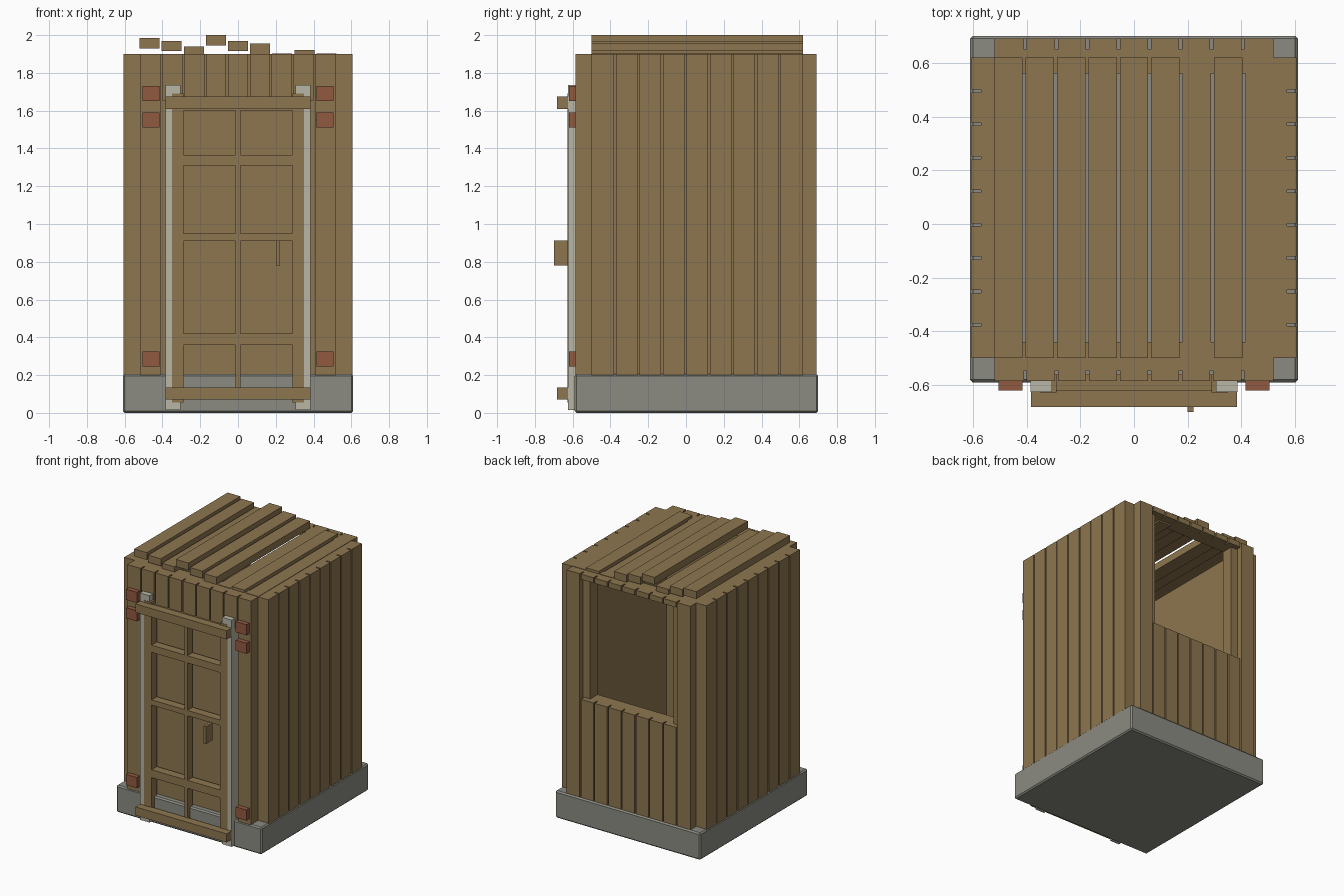
import bpy

cube = bpy.data.objects.get("Cube")
if cube:
    bpy.data.objects.remove(cube, do_unlink=True)


def material(name, rgb):
    m = bpy.data.materials.new(name)
    m.use_nodes = True
    m.diffuse_color = (*rgb, 1)
    m.node_tree.nodes["Principled BSDF"].inputs["Base Color"].default_value = (*rgb, 1)
    return m


WOOD = material("brown wood", (0.27, 0.18, 0.08))
STONE = material("grey stone", (0.26, 0.26, 0.225))
TRIM = material("pale grey trim", (0.48, 0.465, 0.375))
RUST = material("rusty red", (0.285, 0.10, 0.053))


def box(name, x, y, z, mat=WOOD, bevel=0.0):
    """Box from (low, high) pairs on each axis."""
    spans = (x, y, z)
    bpy.ops.mesh.primitive_cube_add(size=1, location=[(a + b) / 2 for a, b in spans])
    ob = bpy.context.object
    ob.name = name
    ob.scale = [b - a for a, b in spans]
    bpy.ops.object.transform_apply(location=False, rotation=False, scale=True)
    ob.data.materials.append(mat)
    if bevel:
        mod = ob.modifiers.new("Bevel", 'BEVEL')
        mod.width = bevel
        mod.segments = 1
    return ob


def pair(name, x, y, z, mat=WOOD):
    """The same box on both sides of the centre line."""
    box("left_" + name, x, y, z, mat)
    box("right_" + name, (-x[1], -x[0]), y, z, mat)


FLOOR, TOP, SILL, LINTEL = 0.2, 1.9, 0.95, 1.86
DOOR_TOP = 1.655
GAP = 0.01
FRONT, BACK = (-0.585, -0.545), (0.65, 0.69)
BACK_INNER = (0.56, 0.65)

# Foundation
box("foundation", (-0.61, 0.61), (-0.59, 0.70), (0, 0.205), STONE, 0.01)

# Side walls: inner slab with nine outer boards
pair("side_wall", (0.47, 0.57), (-0.5, 0.62), (FLOOR, TOP))
pitch = 1.12 / 9
for i in range(9):
    y = -0.5 + i * pitch
    pair(f"side_board_{i}", (0.57, 0.605),
         (y + (GAP / 2 if i else 0), y + pitch - (GAP / 2 if i < 8 else 0)), (FLOOR, TOP))

# Front inner wall, and back inner wall around the window
box("front_wall", (-0.52, 0.52), (-0.545, -0.44), (FLOOR, TOP))
box("back_wall_low", (-0.52, 0.52), BACK_INNER, (FLOOR, SILL))
pair("window_post", (0.35, 0.52), BACK_INNER, (SILL, LINTEL))
box("back_wall_lintel", (-0.52, 0.52), BACK_INNER, (LINTEL, TOP))

# Front and back boards: outer ones run full height, the rest stop at openings
pitch = 1.04 / 9
for i in range(9):
    start = -0.52 + i * pitch
    x = (start + (GAP / 2 if i else 0), start + pitch - (GAP / 2 if i < 8 else 0))
    if i in (0, 8):
        box(f"front_board_{i}", x, FRONT, (FLOOR, TOP))
        box(f"back_board_{i}", x, BACK, (FLOOR, TOP))
    else:
        box(f"front_board_{i}", x, FRONT, (DOOR_TOP, TOP))
        box(f"back_board_{i}", x, BACK, (FLOOR, SILL))
        box(f"back_top_board_{i}", x, BACK, (LINTEL, TOP))

# Loose roof planks at uneven heights
tops = (1.985, 1.97, 1.94, 2.0, 1.97, 1.955, 1.903, 1.92, 1.903)
for i, top in enumerate(tops):
    x = -0.468 + i * 0.117
    box(f"roof_plank_{i}", (x - 0.053, x + 0.053), (-0.5, 0.62), (top - 0.055, top))

# Door frame posts, hinges
pair("door_post", (0.305, 0.385), (-0.625, -0.545), (0.015, 1.735), TRIM)
for i, z in enumerate((0.245, 1.51, 1.65)):
    pair(f"hinge_{i}", (0.415, 0.505), (-0.62, -0.58), (z, z + 0.08), RUST)

# Door lattice
DOOR = (-0.628, -0.56)
pair("door_stile", (0.288, 0.35), DOOR, (0.055, 1.69))
box("door_mullion", (-0.012, 0.012), (-0.625, -0.56), (0.1, 1.65))
for i, (low, high) in enumerate(((0.36, 0.42), (0.91, 0.95), (1.31, 1.365), (1.6, 1.66))):
    box(f"door_crossbar_{i}", (-0.3, 0.3), (-0.624, -0.56), (low, high))

# Wide rails across the door, and handle
for name, low in (("bottom", 0.07), ("top", 1.61)):
    box(f"door_{name}_rail", (-0.383, 0.383), (-0.682, -0.62), (low, low + 0.065))
box("door_handle", (0.2, 0.222), (-0.70, -0.62), (0.78, 0.912))
